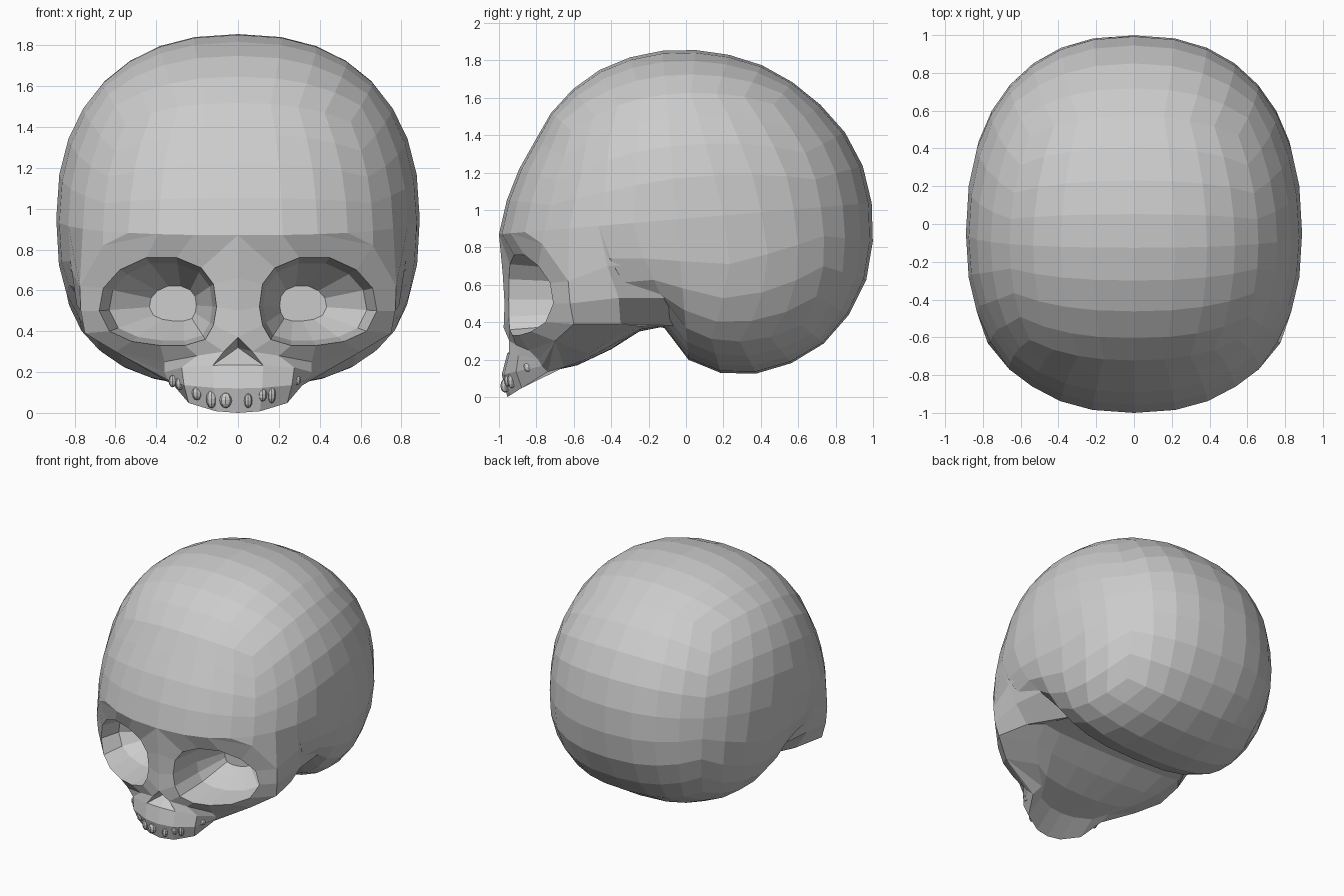
import bpy, bmesh, math
from mathutils import Vector

if "Cube" in bpy.data.objects:
    bpy.data.objects.remove(bpy.data.objects["Cube"])

HALF_W, PY, PZ, TILT = 0.89, -0.05, 0.95, 0.084

# Mid-line outline of the brain case (y, z), from the back over the top to the base
OUTLINE = [(1.0, .93), (.98, 1.12), (.9, 1.34), (.76, 1.52), (.6, 1.66), (.46, 1.75), (.3, 1.81),
           (.1, 1.85), (-.17, 1.845), (-.46, 1.75), (-.69, 1.56), (-.82, 1.34), (-.94, 1.1),
           (-1.0, .87), (-.62, .8), (-.42, .6), (-.35, .45), (-.2, .385), (-.12, .37),
           (-.04, .355), (.012, .2), (.22, .12), (.46, .14), (.73, .28), (.94, .55), (1.0, .85)]


def polar(y, z):
    return math.atan2(z - PZ, y - PY) % math.tau, math.hypot(y - PY, z - PZ)


POLAR = sorted(polar(*p) for p in OUTLINE)
POLAR = ([(POLAR[-1][0] - math.tau, POLAR[-1][1])] + POLAR
         + [(POLAR[0][0] + math.tau, POLAR[0][1])])


def radius(a):
    a %= math.tau
    for (a0, r0), (a1, r1) in zip(POLAR, POLAR[1:]):
        if a0 <= a <= a1:
            return r0 + (r1 - r0) * (a - a0) / max(a1 - a0, 1e-9)
    return POLAR[0][1]


def on_surface(sx, a):
    """Brain case point at sideways fraction sx and mid-line angle a."""
    n = 2.3 + 0.4 * max(0, -math.sin(a))
    x = math.copysign(HALF_W * abs(sx) ** (2 / n), sx)
    r = radius(a)
    # Fill the recess behind the face out at the temples
    turn = (a % math.tau - math.pi) / (math.pi / 2)
    if 0 < turn < 1:
        t = min(1, max(0, (abs(x) - .66) / .12))
        r += t * max(0, .95 - .37 * turn - r)
    r *= max(0, 1 - sx * sx) ** (1 / n)
    return Vector((x, PY + r * math.cos(a), PZ + r * math.sin(a)))


def brow(k):
    """Grid point k on the lower front edge of the brain case."""
    return on_surface(math.sin(math.radians(11.25 * k)), math.pi + TILT)


def finish(bm, name):
    me = bpy.data.meshes.new(name)
    bm.to_mesh(me)
    bm.free()
    ob = bpy.data.objects.new(name, me)
    bpy.context.collection.objects.link(ob)
    return ob


# Brain case: a gridded cube blown up to the outline
bm = bmesh.new()
bmesh.ops.create_cube(bm, size=2)
bmesh.ops.subdivide_edges(bm, edges=bm.edges[:], cuts=7, use_grid_fill=True)
for v in bm.verts:
    d = Vector([math.tan(c * math.pi / 4) for c in v.co]).normalized()
    v.co = on_surface(d.x, math.atan2(d.z, d.y) + TILT)
bmesh.ops.recalc_face_normals(bm, faces=bm.faces[:])
finish(bm, "cranium")

# Face: right half, mirrored
bm = bmesh.new()


def V(*p):
    return bm.verts.new(p[0] if len(p) == 1 else p)


def face(*vs):
    bm.faces.new(vs)


def bridge(r0, r1):
    for i in range(len(r0)):
        j = (i + 1) % len(r0)
        face(r0[i], r0[j], r1[j], r1[i])


# Eye socket rim (x, z) and surrounding frame
RIM = [(.105, .52), (.12, .63), (.18, .71), (.3, .76), (.45, .76), (.58, .7), (.66, .61),
       (.68, .5), (.63, .4), (.52, .35), (.38, .33), (.26, .33), (.16, .36), (.12, .43)]
rim_co = [Vector((x, -.95 + .24 * (x / .68) ** 2.5, z)) for x, z in RIM]
R = [V(c) for c in rim_co]
F = [V(0, -.97, .5), V(0, -.98, .66), V(brow(0)), V(brow(1)), V(brow(2)),
     V(.66, -.77, .82), V(.775, -.63, .62), V(.77, -.62, .5), V(.75, -.6, .39),
     V(.6, -.7, .3), V(.36, -.84, .25), V(.2, -.91, .28), V(.07, -.945, .3), V(0, -.975, .37)]
bridge(F, R)

# Socket bowl
deep = Vector((.27, -.42, .53))


def bowl(k, ky):
    return [V(c.x + (deep.x - c.x) * k, c.y + (deep.y - c.y) * ky, c.z + (deep.z - c.z) * k)
            for c in rim_co]


S1, S2 = bowl(.12, .5), bowl(.6, .93)
bridge(R, S1)
bridge(S1, S2)
face(*S2)

# Temple wall running back into the brain case
T3, T4, T5, T6, T7 = (V(brow(k)) for k in (3, 4, 5, 6, 7))
W6, W7, W8 = V(.815, -.42, .7), V(.79, -.36, .53), V(.7, -.35, .39)
B6, B7, B8 = V(.85, -.08, .72), V(.75, .04, .53), V(.5, .02, .38)
for f in ((F[4], T3, F[5]), (F[5], T3, T4), (F[5], T4, T5, F[6]), (F[6], T5, T6, W6),
          (T6, T7, B6, W6), (F[6], W6, W7, F[7]), (W6, B6, B7, W7), (F[7], W7, W8, F[8]),
          (W7, B7, B8, W8)):
    face(*f)

# Upper jaw and base: arched rows (centre y, centre z, outer x, outer y, outer z)
ROWS = [(-.955, .235, .36, -.79, .2), (-.985, .12, .345, -.77, .165),
        (-.955, 0, .315, -.74, .135), (-.8, .12, .31, -.65, .16), (-.58, .17, .45, -.52, .23),
        (-.4, .255, .56, -.4, .31), (-.25, .35, .62, -.25, .38), (-.05, .39, .5, 0, .4)]
M = []
for yc, zc, xo, yo, zo in ROWS:
    row = []
    for deg in (0, 20, 50, 90):
        c, s = math.cos(math.radians(deg)), math.sin(math.radians(deg))
        row.append(V(xo * s, yo + (yc - yo) * c, zo + (zc - zo) * c))
    M.append(row)
for r0, r1 in zip(M, M[1:]):
    for i in range(3):
        face(r0[i], r0[i + 1], r1[i + 1], r1[i])
face(F[12], F[11], M[0][2], M[0][1])
face(F[11], F[10], M[0][3], M[0][2])

# Cheek underside
E = [row[3] for row in M]
for f in ((F[10], F[9], E[0]), (E[0], F[9], E[1]), (E[1], F[9], E[2]), (E[2], F[9], E[3]),
          (E[3], F[9], E[4]), (E[4], F[9], F[8], E[5]), (E[5], F[8], W8, E[6]),
          (E[6], W8, B8, E[7])):
    face(*f)

# Nose cavity
P = V(0, -.85, .32)
for f in ((F[13], F[12], P), (F[12], M[0][1], P), (M[0][1], M[0][0], P)):
    face(*f)

bmesh.ops.recalc_face_normals(bm, faces=bm.faces[:])
bm.normal_update()
bm.faces.ensure_lookup_table()
if bm.faces[2].normal.y > 0:
    bmesh.ops.reverse_faces(bm, faces=bm.faces[:])
ob = finish(bm, "face")
mod = ob.modifiers.new("mirror", 'MIRROR')
mod.use_clip = True

# Teeth: small uneven pegs along the jaw (x, z, half width, half height)
TEETH = [(-.32, .155, .02, .03), (-.285, .145, .022, .033), (-.2, .1, .026, .038),
         (-.13, .068, .026, .045), (-.06, .062, .03, .038), (.05, .06, .02, .036),
         (.12, .092, .022, .036), (.165, .092, .02, .045), (.23, .132, .022, .028),
         (.29, .16, .018, .024)]
bm = bmesh.new()
for x, z, w, h in TEETH:
    geo = bmesh.ops.create_uvsphere(bm, u_segments=8, v_segments=6, radius=1)
    for v in geo["verts"]:
        v.co = Vector((x + v.co.x * w, -.972 + 1.5 * x * x + v.co.y * .024, z + v.co.z * h))
finish(bm, "teeth")
